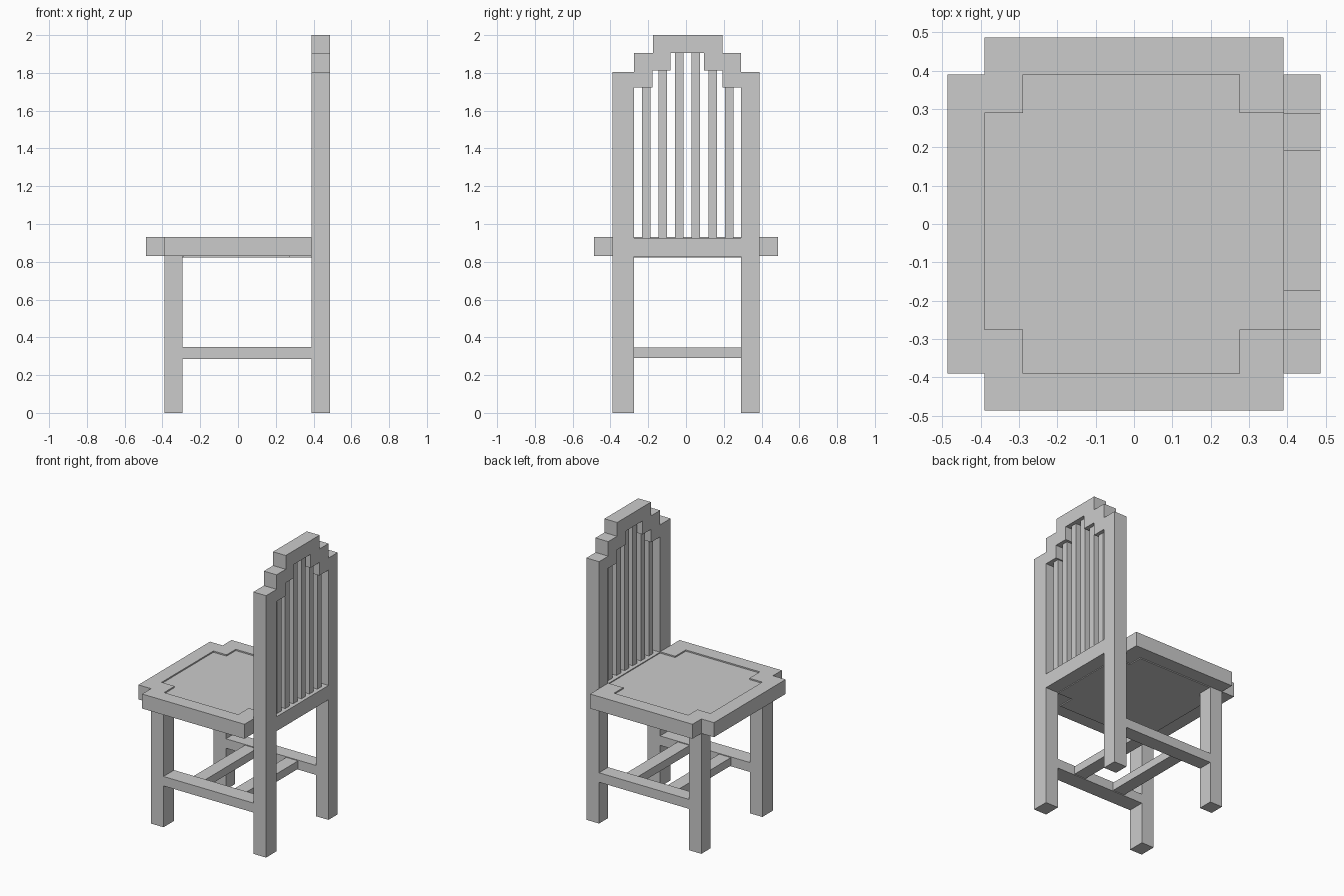
import bpy, bmesh
from mathutils import Vector

if "Cube" in bpy.data.objects:
    bpy.data.objects.remove(bpy.data.objects["Cube"])


def finish(name, bm):
    bmesh.ops.recalc_face_normals(bm, faces=bm.faces)
    mesh = bpy.data.meshes.new(name)
    bm.to_mesh(mesh)
    bm.free()
    obj = bpy.data.objects.new(name, mesh)
    bpy.context.collection.objects.link(obj)
    return obj


def prism(name, loops, axis, lo, hi):
    """Extrude closed 2D loops (outline, then holes) along x or z."""
    bm = bmesh.new()
    edges = []
    for loop in loops:
        vs = [bm.verts.new((lo, u, v) if axis == 'x' else (u, v, lo)) for u, v in loop]
        edges += [bm.edges.new((vs[i - 1], vs[i])) for i in range(len(vs))]
    normal = Vector((1, 0, 0)) if axis == 'x' else Vector((0, 0, 1))
    bmesh.ops.triangle_fill(bm, use_beauty=True, edges=edges, normal=normal)
    ext = bmesh.ops.extrude_face_region(bm, geom=bm.faces[:], use_keep_orig=True)
    bmesh.ops.translate(bm, vec=normal * (hi - lo),
                        verts=[g for g in ext['geom'] if isinstance(g, bmesh.types.BMVert)])
    return finish(name, bm)


def box(name, x, y, z):
    bm = bmesh.new()
    bmesh.ops.create_cube(bm, size=1)
    for v in bm.verts:
        v.co = [r[0] if c < 0 else r[1] for c, r in zip(v.co, (x, y, z))]
    return finish(name, bm)


R, L = 0.487, 0.39           # overall reach, leg line
YN, YP = -0.275, 0.29        # inner faces of the legs in y
BACK = (L, R)                # depth of the back frame

# Back: posts, seat rail and stepped crest in one frame with an opening
outline = [(-L, 0), (YN, 0), (YN, .828), (YP, .828), (YP, 0), (L, 0),
           (L, 1.805), (YP, 1.805), (YP, 1.905), (.193, 1.905), (.193, 2),
           (-.175, 2), (-.175, 1.905), (YN, 1.905), (YN, 1.805), (-L, 1.805)]
opening = [(YN, .927), (YP, .927), (YP, 1.722), (.192, 1.722), (.192, 1.812),
           (.095, 1.812), (.095, 1.905), (-.083, 1.905), (-.083, 1.812),
           (-.178, 1.812), (-.178, 1.722), (YN, 1.722)]
prism("back_frame", [outline, opening], 'x', *BACK)

# Slats, tall enough to meet each step of the crest
for i, top in enumerate((1.73, 1.82, 1.91, 1.91, 1.82, 1.73)):
    y = -.233 + i * .0877
    box(f"back_slat_{i + 1}", (.415, .462), (y, y + .045), (.92, top))

# Seat: frame open towards the back, and a slightly sunken panel
half = [(L, YP), (L, R), (-L, R), (-L, L), (-R, L),
        (-R, -L), (-L, -L), (-L, -R), (L, -R), (L, YN)]
inner = [(.275, YN), (.275, -L), (-.29, -L), (-.29, YN), (-L, YN),
         (-L, YP), (-.29, YP), (-.29, L), (.275, L), (.275, YP)]
prism("seat_frame", [half + inner], 'z', .83, .93)
prism("seat_panel", [[(L, YP), (L, YN)] + inner], 'z', .823, .921)

# Front legs and side stretchers
for side, y in (("right", (-L, YN)), ("left", (YP, L))):
    box(f"front_leg_{side}", (-L, -.295), y, (0, .83))
    box(f"side_stretcher_{side}", (-.295, L), y, (.285, .35))

# Cross bars between the stretchers
for name, x in (("front", -.15), ("rear", .165)):
    box(f"cross_bar_{name}", (x, x + .09), (YN, YP), (.29, .345))
